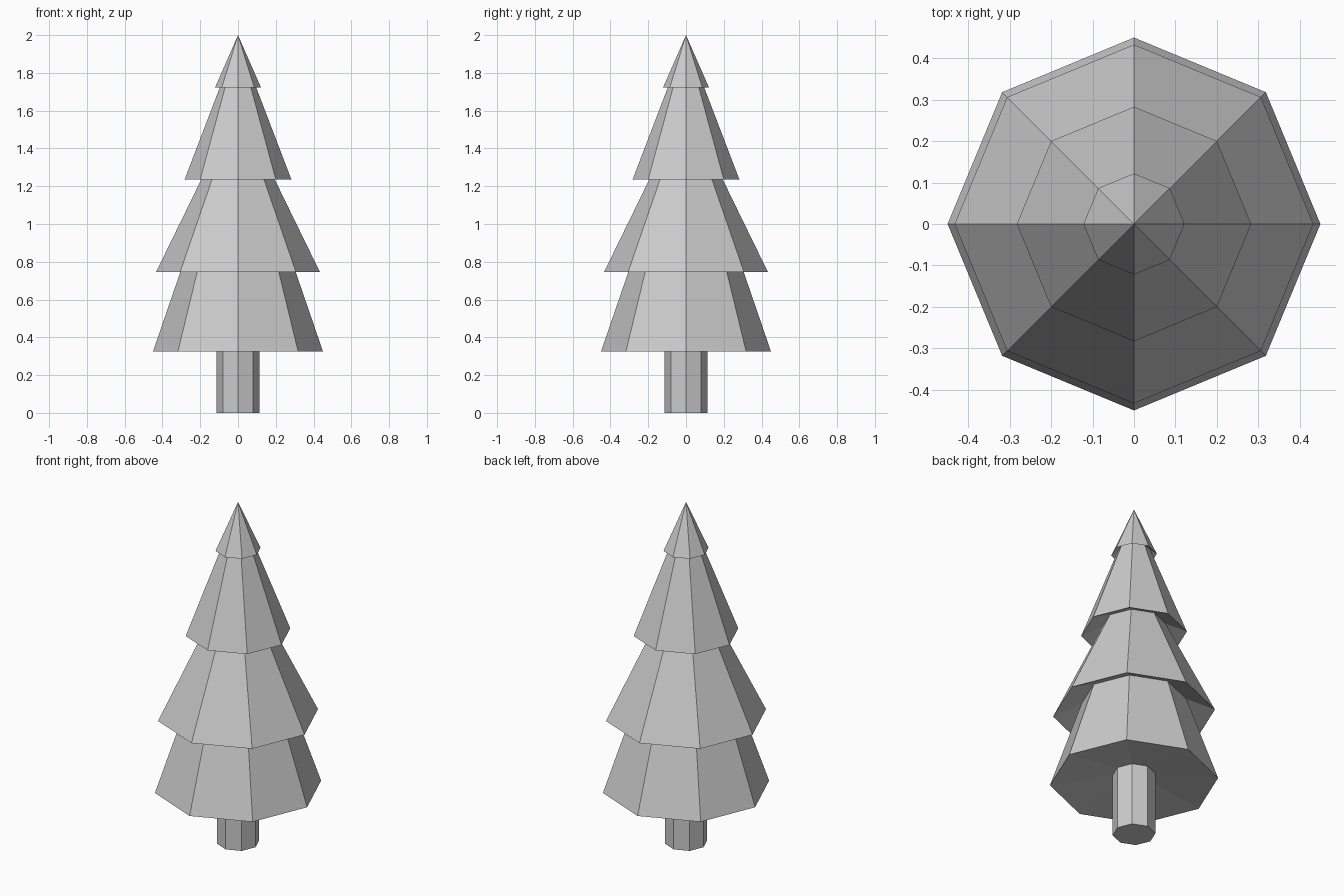
import bpy, bmesh
from math import cos, sin, tau

if "Cube" in bpy.data.objects:
    bpy.data.objects.remove(bpy.data.objects["Cube"])

SIDES = 8


def lathe(name, profile):
    """Turn an (r, z) profile into an eight-sided faceted solid."""
    bm = bmesh.new()
    rings = []
    for r, z in profile:
        if r == 0:
            rings.append([bm.verts.new((0, 0, z))] * SIDES)
        else:
            rings.append([bm.verts.new((r * cos(tau * i / SIDES), r * sin(tau * i / SIDES), z))
                          for i in range(SIDES)])
    for a, b in zip(rings, rings[1:]):
        for i in range(SIDES):
            j = (i + 1) % SIDES
            quad = list(dict.fromkeys((a[i], a[j], b[j], b[i])))
            bm.faces.new(quad)
    bmesh.ops.recalc_face_normals(bm, faces=bm.faces)
    me = bpy.data.meshes.new(name)
    bm.to_mesh(me)
    bm.free()
    ob = bpy.data.objects.new(name, me)
    bpy.context.collection.objects.link(ob)
    return ob


# Trunk, running up into the hollow under the lowest branches
lathe("trunk", [(0, 0), (0.114, 0), (0.114, 0.37)])

# Foliage: four stacked skirts with hollowed undersides, in one skin
lathe("foliage", [
    (0.114, 0.37), (0.45, 0.325),
    (0.28, 0.82), (0.433, 0.747),
    (0.168, 1.29), (0.283, 1.235),
    (0.088, 1.745), (0.122, 1.722),
    (0, 2.0),
])
